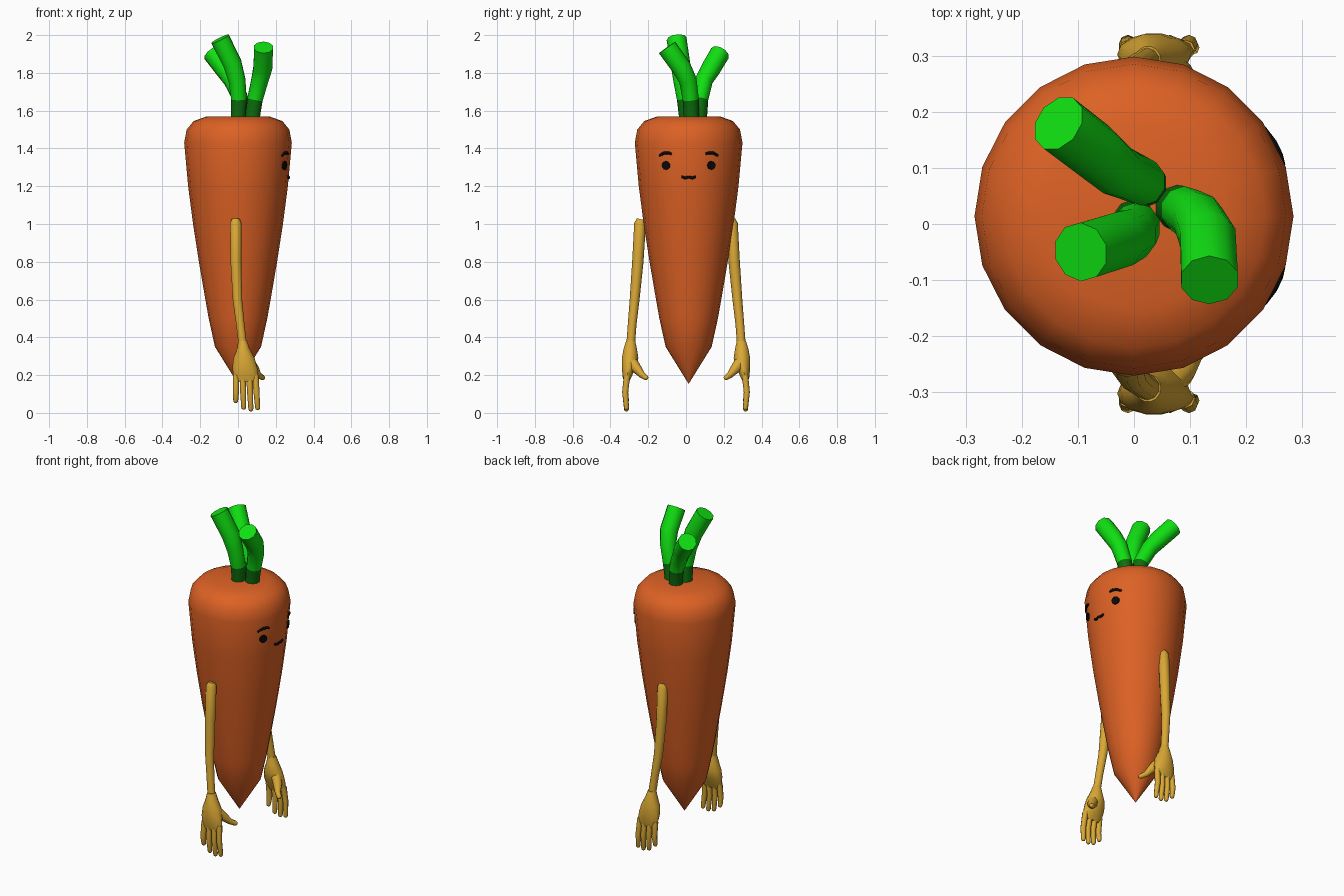
import bpy, bmesh, math
from mathutils import Vector

cube = bpy.data.objects.get("Cube")
if cube:
    bpy.data.objects.remove(cube, do_unlink=True)


def material(name, r, g, b):
    m = bpy.data.materials.new(name)
    m.use_nodes = True
    m.diffuse_color = (r, g, b, 1)
    m.node_tree.nodes["Principled BSDF"].inputs["Base Color"].default_value = (r, g, b, 1)
    return m


ORANGE = material("carrot orange", 0.72, 0.12, 0.018)
GREEN = material("leaf green", 0.005, 0.74, 0.006)
DARK = material("dark leaf green", 0.004, 0.16, 0.004)
GOLD = material("golden skin", 0.70, 0.39, 0.035)
BLACK = material("black", 0.003, 0.003, 0.003)


def finish(name, bm, mats, angle=50):
    bmesh.ops.recalc_face_normals(bm, faces=bm.faces)
    me = bpy.data.meshes.new(name)
    bm.to_mesh(me)
    bm.free()
    ob = bpy.data.objects.new(name, me)
    bpy.context.collection.objects.link(ob)
    for m in mats:
        me.materials.append(m)
    bpy.ops.object.select_all(action='DESELECT')
    ob.select_set(True)
    bpy.context.view_layer.objects.active = ob
    bpy.ops.object.shade_smooth_by_angle(angle=math.radians(angle))
    return ob


def loft(bm, rings):
    """Skin a list of vertex-position rings and cap both ends."""
    rings = [[bm.verts.new(p) for p in ring] for ring in rings]
    n = len(rings[0])
    for a, b in zip(rings, rings[1:]):
        for i in range(n):
            j = (i + 1) % n
            bm.faces.new((a[i], a[j], b[j], b[i]))
    bm.faces.new(rings[0])
    bm.faces.new(rings[-1])


def ellipse(center, u, v, n):
    turn = [math.tau * i / n for i in range(n)]
    return [center + u * math.cos(a) + v * math.sin(a) for a in turn]


def tube(bm, points, radii, n=10, round_tip=False):
    """Sweep a circle along a path, optionally with a rounded far end."""
    pts = [Vector(p) for p in points]
    radii = list(radii)
    if round_tip:
        d = (pts[-1] - pts[-2]).normalized() * radii[-1]
        pts += [pts[-1] + d * 0.6, pts[-1] + d * 0.95]
        radii += [radii[-1] * 0.8, radii[-1] * 0.35]
    rings = []
    for i, p in enumerate(pts):
        t = (pts[min(i + 1, len(pts) - 1)] - pts[max(i - 1, 0)]).normalized()
        u = t.cross(Vector((1, 0, 0))).normalized()
        rings.append(ellipse(p, u * radii[i], t.cross(u) * radii[i], n))
    loft(bm, rings)


# Body: lathed root, widest near the top, with a pointed tip
BODY_Y = 0.014
PROFILE = [(0.155, 0.001), (0.35, 0.122), (0.5, 0.155), (0.63, 0.178), (0.8, 0.207),
           (1.0, 0.238), (1.2, 0.264), (1.43, 0.285), (1.5, 0.272), (1.545, 0.235),
           (1.57, 0.165)]
bm = bmesh.new()
loft(bm, [ellipse(Vector((0, BODY_Y, z)), Vector((r, 0, 0)), Vector((0, r, 0)), 20)
          for z, r in PROFILE])
finish("carrot_body", bm, [ORANGE])


def on_body(y, z):
    """Point on the body surface on the face side."""
    for (z0, r0), (z1, r1) in zip(PROFILE, PROFILE[1:]):
        if z0 <= z <= z1:
            r = r0 + (r1 - r0) * (z - z0) / (z1 - z0)
    return Vector((math.sqrt(r * r - (y - BODY_Y) ** 2), y, z))


# Leaf stalks: bent tubes with a dark lower band
STALKS = {
    "back_stalk": [(0.02, 0.07, 1.55), (0.015, 0.075, 1.66), (-0.03, 0.095, 1.76),
                   (-0.07, 0.13, 1.82), (-0.135, 0.18, 1.905)],
    "front_stalk": [(0.0, 0.005, 1.55), (0.005, -0.005, 1.66), (-0.005, -0.02, 1.76),
                    (-0.03, -0.03, 1.85), (-0.095, -0.05, 1.98)],
    "face_stalk": [(0.075, 0.03, 1.55), (0.09, 0.025, 1.66), (0.115, 0.01, 1.76),
                   (0.132, -0.025, 1.83), (0.135, -0.10, 1.935)],
}
for name, path in STALKS.items():
    bm = bmesh.new()
    tube(bm, path, (0.04, 0.043, 0.047, 0.052, 0.053))
    for f in bm.faces:
        f.material_index = int(f.calc_center_median().z < 1.63)
    finish(name, bm, [GREEN, DARK])

# Arms: thin limb, flattened palm, four fingers and a thumb on each side
PALM = [(0.38, 0.025, 0.023, 0.293, 0.025), (0.34, 0.028, 0.034, 0.295, 0.036),
        (0.29, 0.032, 0.056, 0.296, 0.045), (0.24, 0.036, 0.066, 0.303, 0.038),
        (0.19, 0.042, 0.066, 0.312, 0.024), (0.165, 0.043, 0.058, 0.314, 0.014)]
FINGERS = [(-0.01, -0.012, 0.065), (0.025, 0.03, 0.03), (0.06, 0.068, 0.02), (0.092, 0.104, 0.027)]
for side, s in (("left", 1), ("right", -1)):
    bm = bmesh.new()
    tube(bm, [(-0.012, s * 0.238, 1.025), (-0.012, s * 0.243, 1.005), (-0.011, s * 0.255, 0.8),
              (-0.003, s * 0.272, 0.6), (0.012, s * 0.285, 0.47), (0.025, s * 0.293, 0.36)],
         (0.022, 0.031, 0.03, 0.026, 0.023, 0.023))
    finish(side + "_arm", bm, [GOLD])

    bm = bmesh.new()
    loft(bm, [ellipse(Vector((x, s * y, z)), Vector((rx, 0, 0)), Vector((0, ry, 0)), 14)
              for z, x, rx, y, ry in PALM])
    for x0, x1, z in FINGERS:
        tube(bm, [(x0, s * 0.312, 0.2), ((x0 + x1) / 2, s * 0.322, 0.11), (x1, s * 0.315, z)],
             (0.017, 0.016, 0.013), 8, True)
    tube(bm, [(0.05, s * 0.295, 0.28), (0.085, s * 0.262, 0.235), (0.108, s * 0.232, 0.2),
              (0.13, s * 0.213, 0.187)], (0.032, 0.027, 0.017, 0.014), 8, True)
    finish(side + "_hand", bm, [GOLD])

# Face: thin eye discs, arched brows and a wavy mouth laid on the surface
for side, s in (("left", 1), ("right", -1)):
    yc = BODY_Y + s * 0.12
    c = on_body(yc, 1.31)
    out = Vector((c.x, c.y - BODY_Y, -0.02)).normalized()
    u = out.cross(Vector((0, 0, 1))).normalized() * 0.023
    v = out.cross(u)
    bm = bmesh.new()
    loft(bm, [ellipse(c + out * d, u, v, 12) for d in (-0.004, 0.005)])
    finish(side + "_eye", bm, [BLACK])
    bm = bmesh.new()
    tube(bm, [on_body(yc + s * dy, 1.365 + dz) for dy, dz in
              ((-0.03, 0.006), (-0.012, 0.012), (0.01, 0.011), (0.035, -0.003))],
         (0.006, 0.008, 0.008, 0.006), 8)
    finish(side + "_brow", bm, [BLACK])
bm = bmesh.new()
tube(bm, [on_body(BODY_Y + dy, 1.244 + dz) for dy, dz in
          ((-0.038, 0.007), (-0.02, 0), (0, 0.004), (0.02, 0), (0.038, 0.007))],
     (0.006, 0.008, 0.007, 0.008, 0.006), 8)
finish("mouth", bm, [BLACK])
